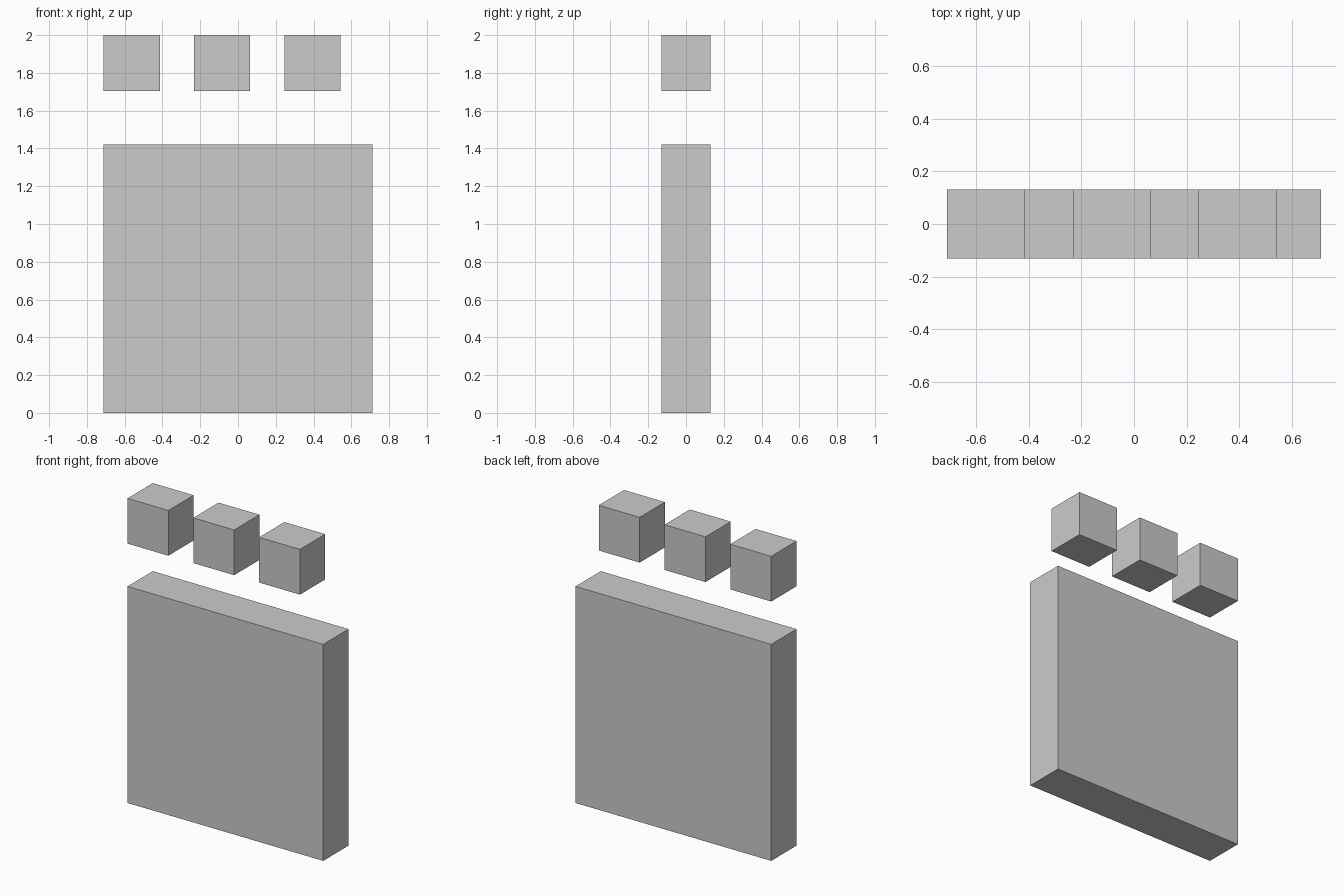
import bpy

if "Cube" in bpy.data.objects:
    bpy.data.objects.remove(bpy.data.objects["Cube"])

HALF_W, HALF_D = 0.711, 0.131   # wall half width and half depth
WALL_TOP = 1.422
BLOCK_W, PITCH = 0.297, 0.478   # floating block width and spacing
BLOCK_BOTTOM, BLOCK_TOP = 1.703, 2.0


def box(name, x0, x1, z0, z1):
    bpy.ops.mesh.primitive_cube_add(size=1, location=((x0 + x1) / 2, 0, (z0 + z1) / 2))
    obj = bpy.context.object
    obj.name = name
    obj.scale = (x1 - x0, 2 * HALF_D, z1 - z0)
    bpy.ops.object.transform_apply(location=False, rotation=False, scale=True)
    return obj


# Main wall slab
box("wall", -HALF_W, HALF_W, 0, WALL_TOP)

# Row of floating blocks, first one flush with the left end of the wall
for i in range(3):
    left = -HALF_W + i * PITCH
    box(f"top_block_{i + 1}", left, left + BLOCK_W, BLOCK_BOTTOM, BLOCK_TOP)
